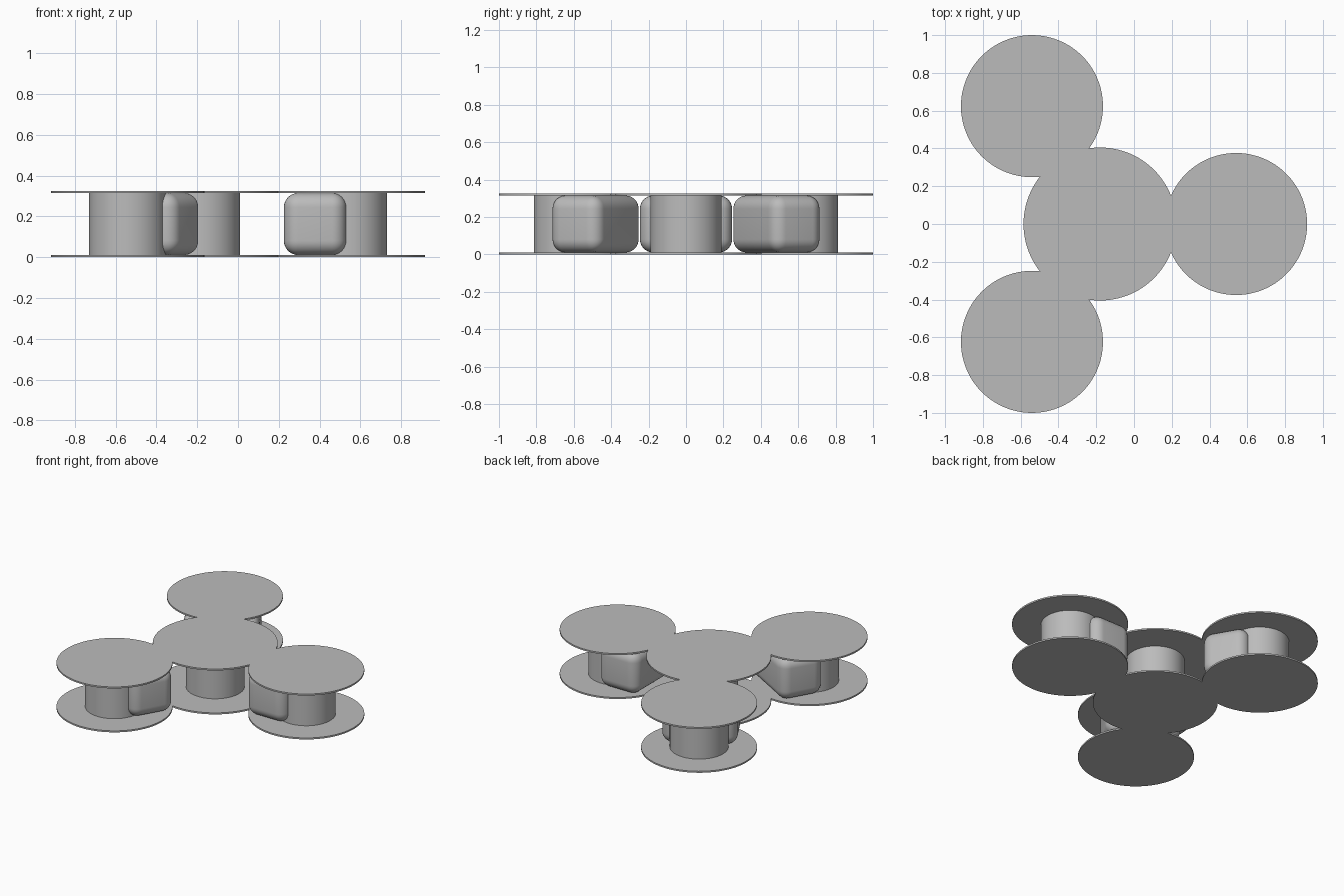
import bpy, bmesh
from math import acos, cos, sin, pi, radians
from mathutils import Matrix, Vector

HUB = Vector((-0.18, 0, 0))
HUB_R, LOBE_R, ARM, POST_R = 0.405, 0.376, 0.7205, 0.19
HEIGHT, PLATE = 0.325, 0.011
ANGLES = [radians(a) for a in (0, 120, 240)]

cube = bpy.data.objects.get("Cube")
if cube:
    bpy.data.objects.remove(cube)

grey = bpy.data.materials.new("plain_grey")
grey.use_nodes = True
colour = (0.5, 0.5, 0.5, 1)
grey.diffuse_color = colour
grey.node_tree.nodes["Principled BSDF"].inputs["Base Color"].default_value = colour


def add_object(name, bm, angle=30):
    bmesh.ops.recalc_face_normals(bm, faces=bm.faces)
    mesh = bpy.data.meshes.new(name)
    bm.to_mesh(mesh)
    bm.free()
    mesh.materials.append(grey)
    obj = bpy.data.objects.new(name, mesh)
    bpy.context.collection.objects.link(obj)
    bpy.ops.object.select_all(action='DESELECT')
    obj.select_set(True)
    bpy.context.view_layer.objects.active = obj
    bpy.ops.object.shade_smooth_by_angle(angle=radians(angle))
    return obj


def arc(centre, radius, start, end, steps):
    return [centre + radius * Vector((cos(a), sin(a), 0))
            for a in (start + (end - start) * i / steps for i in range(steps + 1))]


def plate(name, z):
    # Outline alternates round lobes with the hub arcs between them
    hub_half = acos((ARM**2 + HUB_R**2 - LOBE_R**2) / (2 * ARM * HUB_R))
    lobe_half = pi - acos((ARM**2 + LOBE_R**2 - HUB_R**2) / (2 * ARM * LOBE_R))
    outline = []
    for a in ANGLES:
        centre = HUB + ARM * Vector((cos(a), sin(a), 0))
        outline += arc(centre, LOBE_R, a - lobe_half, a + lobe_half, 72)
        outline += arc(HUB, HUB_R, a + hub_half, a + 2 * pi / 3 - hub_half, 24)[1:-1]
    bm = bmesh.new()
    face = bm.faces.new([bm.verts.new(p + Vector((0, 0, z))) for p in outline])
    top = bmesh.ops.extrude_face_region(bm, geom=[face])
    verts = [v for v in top["geom"] if isinstance(v, bmesh.types.BMVert)]
    bmesh.ops.translate(bm, verts=verts, vec=(0, 0, PLATE))
    add_object(name, bm)


def post(name, centre):
    bm = bmesh.new()
    bmesh.ops.create_cone(bm, cap_ends=True, segments=64, radius1=POST_R,
                          radius2=POST_R, depth=HEIGHT - PLATE)
    add_object(name, bm).location = centre + Vector((0, 0, HEIGHT / 2))


def block(name, angle):
    # Rounded block set on the hub side of each lobe post
    bm = bmesh.new()
    bmesh.ops.create_cube(bm, matrix=Matrix.Diagonal((0.306, 0.492, 0.304, 1)))
    bmesh.ops.bevel(bm, geom=bm.edges[:], offset=0.07, segments=8,
                    profile=0.5, affect='EDGES')
    obj = add_object(name, bm)
    obj.location = HUB + 0.558 * Vector((cos(angle), sin(angle), 0)) + Vector((0, 0, HEIGHT / 2))
    obj.rotation_euler.z = angle


plate("bottom_plate", 0)
plate("top_plate", HEIGHT - PLATE)
post("hub_post", HUB)
for side, a in zip(("left", "back_right", "front_right"), ANGLES):
    post(side + "_post", HUB + ARM * Vector((cos(a), sin(a), 0)))
    block(side + "_block", a)
